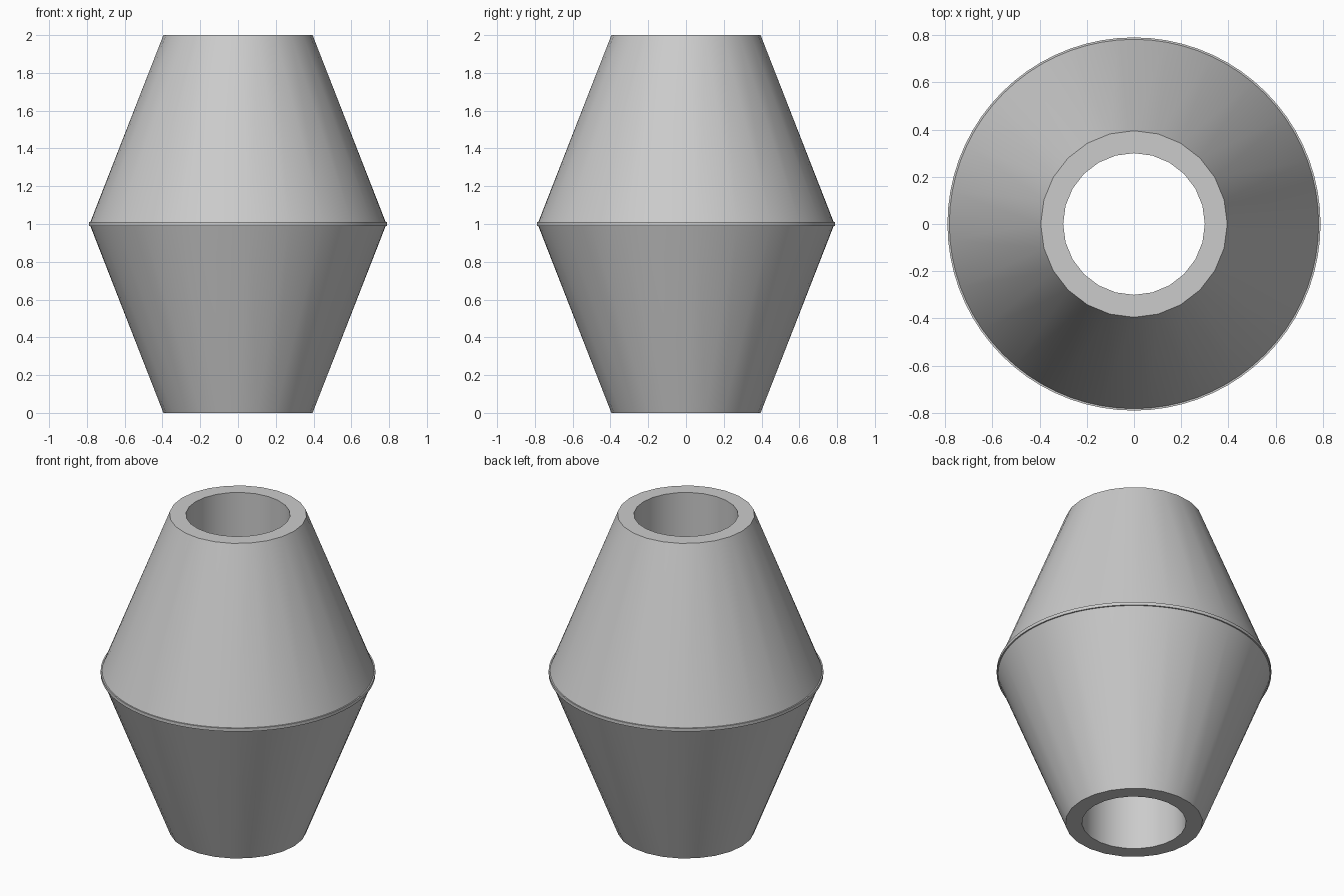
import bpy, bmesh, math

cube = bpy.data.objects.get("Cube")
if cube:
    bpy.data.objects.remove(cube, do_unlink=True)

# Plain grey material
grey = bpy.data.materials.new("light_grey")
grey.use_nodes = True
colour = (0.6, 0.6, 0.6, 1)
grey.diffuse_color = colour
grey.node_tree.nodes["Principled BSDF"].inputs["Base Color"].default_value = colour

END_SIDES, RIM_SIDES = 24, 72
bm = bmesh.new()


def ring(radius, z, sides):
    step = 2 * math.pi / sides
    return [bm.verts.new((radius * math.sin(i * step), radius * math.cos(i * step), z))
            for i in range(sides)]


def bridge(lower, upper):
    """Join two rings; the finer one is fanned onto the coarser one."""
    flip = len(lower) > len(upper)
    coarse, fine = (upper, lower) if flip else (lower, upper)
    n, m = len(coarse), len(fine)
    k = m // n
    for i in range(n):
        a, b = coarse[i], coarse[(i + 1) % n]
        f = [fine[(i * k + j) % m] for j in range(k + 1)]
        if k == 1:
            bm.faces.new((a, b, f[1], f[0]))
            continue
        half = (k + 1) // 2
        for j in range(k):
            bm.faces.new((a if j < half else b, f[j + 1], f[j]))
        bm.faces.new((a, b, f[half]))


# Closed cross-section: lower cone, thin raised rim, upper cone, straight bore
profile = [
    (0.395, 0, END_SIDES),
    (0.782, 0.99, RIM_SIDES), (0.79, 0.99, RIM_SIDES),
    (0.79, 1.01, RIM_SIDES), (0.782, 1.01, RIM_SIDES),
    (0.395, 2, END_SIDES),
    (0.3, 2, END_SIDES), (0.3, 0, END_SIDES),
]
rings = [ring(*p) for p in profile]
for lower, upper in zip(rings, rings[1:] + rings[:1]):
    bridge(lower, upper)
bmesh.ops.recalc_face_normals(bm, faces=bm.faces)

mesh = bpy.data.meshes.new("double_cone_sleeve")
bm.to_mesh(mesh)
bm.free()
sleeve = bpy.data.objects.new("double_cone_sleeve", mesh)
bpy.context.collection.objects.link(sleeve)
mesh.materials.append(grey)

# Smooth walls with crisp rims
bpy.ops.object.select_all(action="DESELECT")
sleeve.select_set(True)
bpy.context.view_layer.objects.active = sleeve
bpy.ops.object.shade_smooth_by_angle(angle=math.radians(30))
